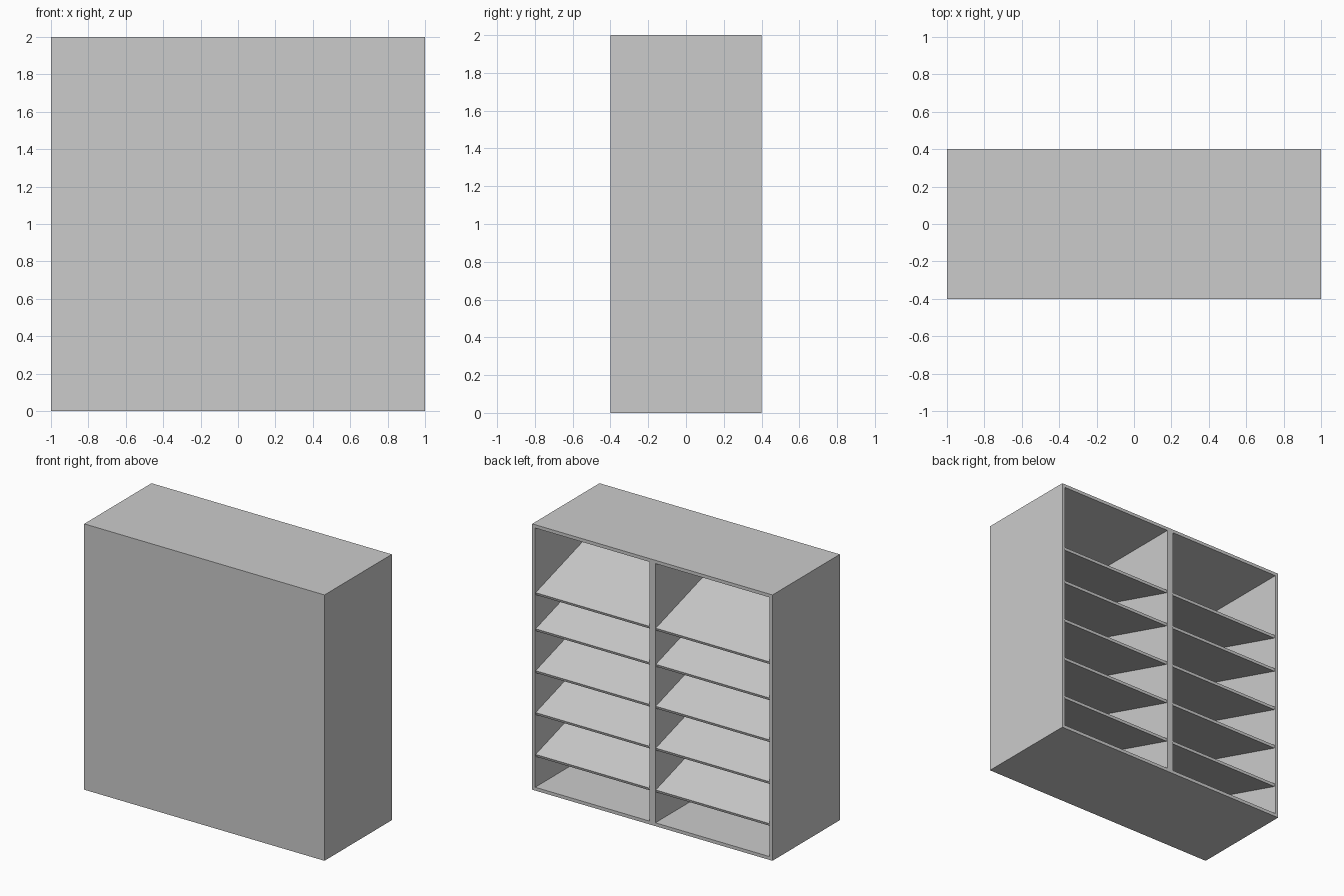
import bpy
import math
from mathutils import Matrix

if "Cube" in bpy.data.objects:
    bpy.data.objects.remove(bpy.data.objects["Cube"])

W, D, H, T = 2.0, 0.8, 2.0, 0.025      # cabinet size and board thickness
SLOPE = math.atan(0.305)               # shelves rise towards the closed front


def box(name, lo, hi):
    bpy.ops.mesh.primitive_cube_add(size=1)
    ob = bpy.context.object
    ob.name = name
    size = [b - a for a, b in zip(lo, hi)]
    mid = [(a + b) / 2 for a, b in zip(lo, hi)]
    ob.data.transform(Matrix.Translation(mid) @ Matrix.Diagonal((*size, 1)))
    return ob


# Carcass: closed front, open back
x, y = W / 2, D / 2
box("front_panel", (-x, -y, 0), (x, -y + T, H))
box("base_board", (-x + T, -y + T, 0), (x - T, y, T))
box("top_board", (-x + T, -y + T, H - T), (x - T, y, H))
box("centre_divider", (-T, -y + T, T), (T, y, H - T))
for side, label in ((-1, "left"), (1, "right")):
    a, b = sorted((side * x, side * (x - T)))
    box(label + "_side", (a, -y + T, 0), (b, y, H))

    # Sloping shelves, hinged at their upper back edge
    a, b = sorted((side * T, side * (x - T)))
    length = (D - T - 0.005) / math.cos(SLOPE)
    for i, z in enumerate((0.27, 0.585, 0.90, 1.215, 1.487)):
        shelf = box(f"{label}_shelf_{i + 1}", (a, -length, -0.02), (b, 0, 0))
        shelf.rotation_euler.x = -SLOPE
        shelf.location = (0, y - 0.005, z)
